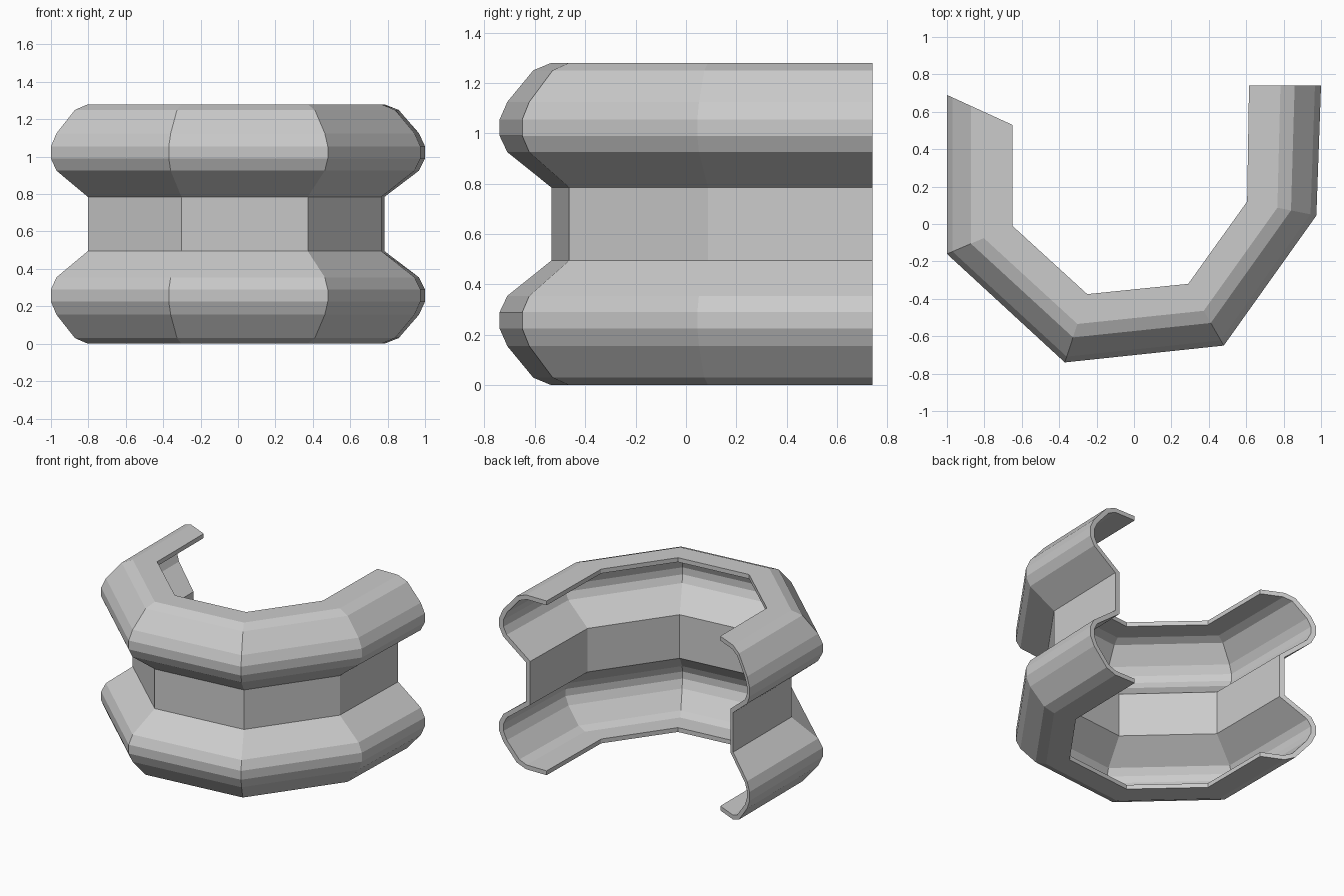
import bpy, bmesh
from mathutils import Vector

if "Cube" in bpy.data.objects:
    bpy.data.objects.remove(bpy.data.objects["Cube"])

# Plan path: outermost and innermost point at each corner, left end to right end
OUTER = [(-1, .69), (-1, -.16), (-.37, -.74), (.48, -.65), (.975, .045), (1, .74)]
INNER = [(-.65, .53), (-.65, -.01), (-.25, -.375), (.29, -.32), (.605, .12), (.615, .74)]
DEPTH, HEIGHT, THICK = .355, 1.28, .032

# Upper half of the section as (depth from outermost face, z), mirrored for the lower half
upper = [(DEPTH, 1.28), (.2, 1.28), (.13, 1.25), (.03, 1.125), (0, 1.055),
         (0, .99), (.03, .925), (.2, .785)]
profile = [Vector(p) for p in upper]
profile += [Vector((d, HEIGHT - z)) for d, z in reversed(upper)]


def offset(points, dist):
    """Mitred parallel copy of an open polyline."""
    normals = []
    for a, b in zip(points, points[1:]):
        e = (b - a).normalized()
        normals.append(Vector((-e.y, e.x)))
    result = []
    for i, p in enumerate(points):
        n1 = normals[max(i - 1, 0)]
        n2 = normals[min(i, len(normals) - 1)]
        result.append(p + (n1 + n2) * (dist / (1 + n1.dot(n2))))
    return result


# Closed section of constant sheet thickness
section = profile + offset(profile, THICK)[::-1]

# Sweep the section along the angular path
bm = bmesh.new()
rings = []
for o, i in zip(OUTER, INNER):
    o, i = Vector(o), Vector(i)
    ring = []
    for d, z in section:
        p = o.lerp(i, d / DEPTH)
        ring.append(bm.verts.new((p.x, p.y, z)))
    rings.append(ring)
n = len(section)
for a, b in zip(rings, rings[1:]):
    for k in range(n):
        m = (k + 1) % n
        bm.faces.new((a[k], a[m], b[m], b[k]))

# End caps, one quad per wall segment
for ring in (rings[0], rings[-1]):
    for k in range(len(profile) - 1):
        bm.faces.new((ring[k], ring[k + 1], ring[n - 2 - k], ring[n - 1 - k]))
bmesh.ops.recalc_face_normals(bm, faces=bm.faces)

mesh = bpy.data.meshes.new("guard_rail")
bm.to_mesh(mesh)
bm.free()
bpy.context.collection.objects.link(bpy.data.objects.new("guard_rail", mesh))
